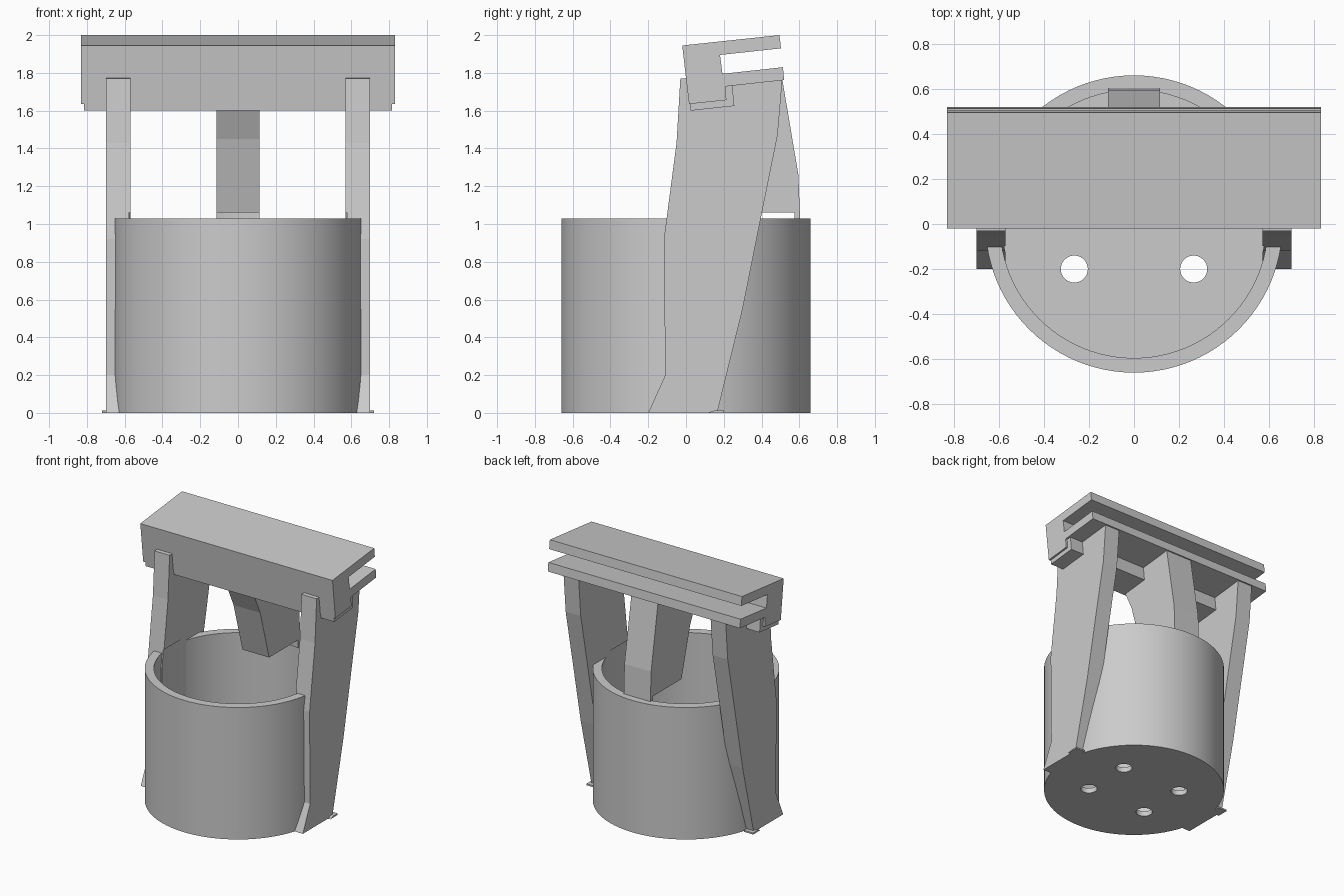
import bpy, bmesh, math

cube = bpy.data.objects.get("Cube")
if cube:
    bpy.data.objects.remove(cube, do_unlink=True)

grey = bpy.data.materials.new("plain grey")
grey.use_nodes = True
grey.diffuse_color = (0.6, 0.6, 0.6, 1)
grey.node_tree.nodes["Principled BSDF"].inputs["Base Color"].default_value = (0.6, 0.6, 0.6, 1)


def finish(name, bm):
    bmesh.ops.recalc_face_normals(bm, faces=bm.faces)
    mesh = bpy.data.meshes.new(name)
    bm.to_mesh(mesh)
    bm.free()
    mesh.materials.append(grey)
    obj = bpy.data.objects.new(name, mesh)
    bpy.context.collection.objects.link(obj)
    return obj


def extrude_x(name, profile, x0, x1):
    """Side profile of (y, z) points extruded from x0 to x1."""
    bm = bmesh.new()
    face = bm.faces.new([bm.verts.new((x0, y, z)) for y, z in profile])
    ext = bmesh.ops.extrude_face_region(bm, geom=[face])
    verts = [v for v in ext["geom"] if isinstance(v, bmesh.types.BMVert)]
    bmesh.ops.translate(bm, verts=verts, vec=(x1 - x0, 0, 0))
    return finish(name, bm)


def cylinder(name, radius, z0, z1, x=0, y=0, sides=96):
    bm = bmesh.new()
    bmesh.ops.create_cone(bm, cap_ends=True, segments=sides,
                          radius1=radius, radius2=radius, depth=z1 - z0)
    bmesh.ops.translate(bm, verts=bm.verts, vec=(x, y, (z0 + z1) / 2))
    return finish(name, bm)


def cut(obj, cutter):
    cutter.hide_render = True
    cutter.hide_set(True)
    cutter.display_type = 'WIRE'
    mod = obj.modifiers.new("cut", 'BOOLEAN')
    mod.operation = 'DIFFERENCE'
    mod.solver = 'EXACT'
    mod.object = cutter
    bpy.context.view_layer.objects.active = obj
    bpy.ops.object.modifier_apply(modifier=mod.name)
    bpy.data.objects.remove(cutter, do_unlink=True)


# Cup with a thin floor and four drain holes
cup = cylinder("cup", 0.66, 0, 1.03)
cut(cup, cylinder("cup_hollow", 0.595, 0.04, 1.2))
for sx in (-1, 1):
    for sy in (-1, 1):
        cut(cup, cylinder("drain_hole", 0.06, -0.1, 0.2, 0.265 * sx, 0.2 * sy, 32))
bpy.ops.object.select_all(action='DESELECT')
cup.select_set(True)
bpy.context.view_layer.objects.active = cup
bpy.ops.object.shade_smooth_by_angle(angle=math.radians(30))

# Side arms, trimmed clear of the cup interior, with small foot tabs
arm_profile = [(-0.2, 0), (-0.11, 0.2), (-0.117, 0.92), (-0.05, 1.43),
               (-0.03, 1.77), (0.05, 1.775), (0.2, 1.75), (0.51, 1.765),
               (0.485, 1.47), (0.4, 1.05), (0.3, 0.55), (0.165, 0)]
foot_profile = [(0.11, 0), (0.15, 0.012), (0.2, 0.012), (0.2, 0)]
for side, s in (("left", 1), ("right", -1)):
    arm = extrude_x(side + "_arm", arm_profile, 0.57 * s, 0.7 * s)
    cut(arm, cylinder("arm_trim", 0.585, -0.1, 1.06))
    extrude_x(side + "_foot_tab", foot_profile, 0.64 * s, 0.72 * s)

# Back leg, resting on the inside of the cup wall
leg_profile = [(0.25, 0.98), (0.22, 1.06), (0.11, 1.45), (0.03, 1.62), (0.03, 1.74),
               (0.2, 1.75), (0.51, 1.765), (0.595, 1.26), (0.605, 1.0)]
leg = extrude_x("back_leg", leg_profile, -0.115, 0.115)
cut(leg, cylinder("leg_trim", 0.585, 0.5, 1.06))

# Tilted top rail with a slot open to the back, and a lip beneath it
rail_profile = [(-0.02, 1.945), (0.495, 2.0), (0.503, 1.93), (0.18, 1.895),
                (0.193, 1.795), (0.513, 1.83), (0.52, 1.762), (0.208, 1.728),
                (0.214, 1.656), (0.016, 1.635)]
extrude_x("top_rail", rail_profile, -0.83, 0.83)
lip_profile = [(0.018, 1.65), (0.024, 1.6), (0.256, 1.625), (0.245, 1.735), (0.1, 1.72)]
extrude_x("rail_lip", lip_profile, -0.815, 0.815)
